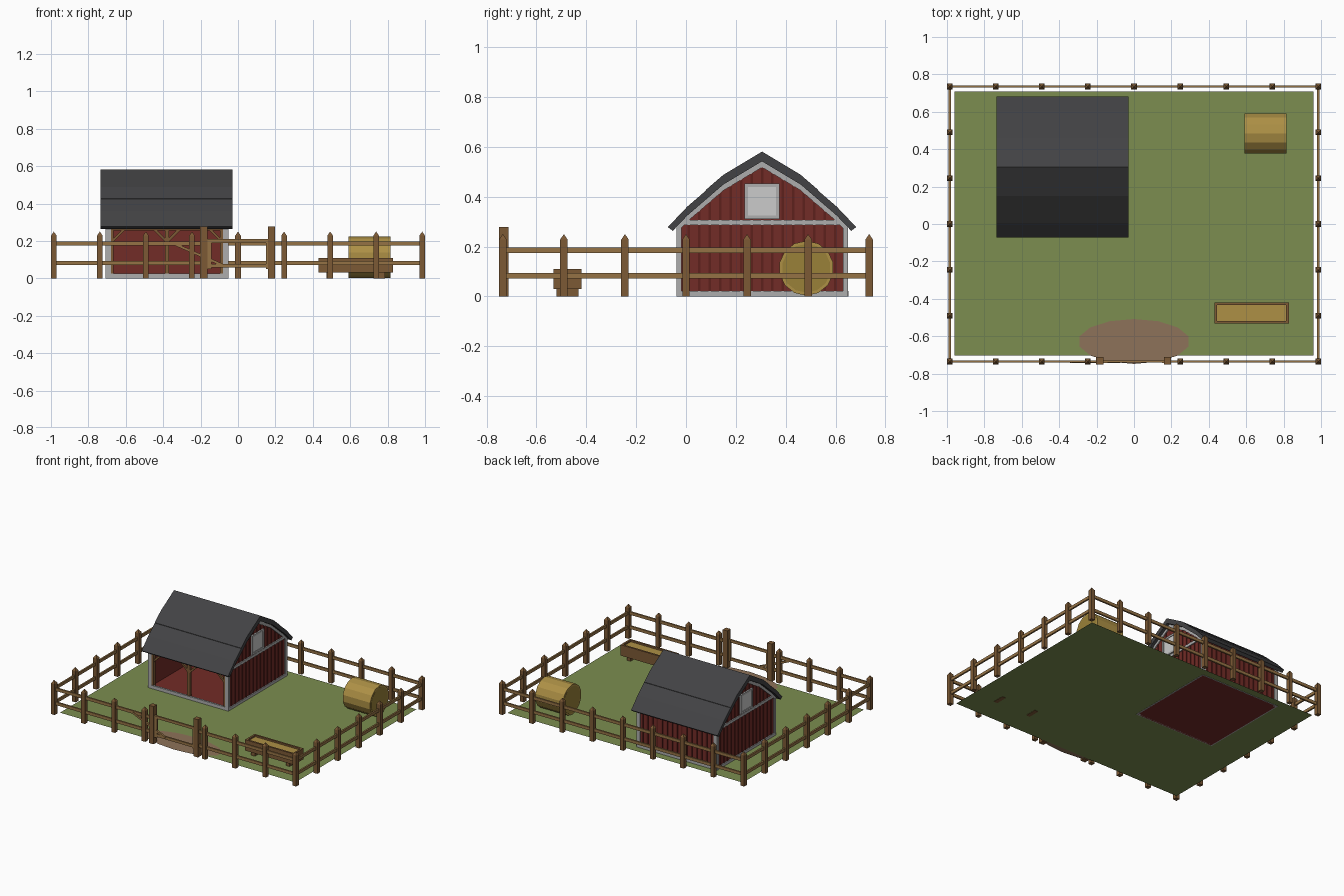
import bpy, bmesh, math
from mathutils import Vector

if "Cube" in bpy.data.objects:
    bpy.data.objects.remove(bpy.data.objects["Cube"])


def material(name, r, g, b):
    m = bpy.data.materials.new(name)
    m.diffuse_color = (r, g, b, 1)
    m.use_nodes = True
    m.node_tree.nodes["Principled BSDF"].inputs["Base Color"].default_value = m.diffuse_color
    return m


GRASS = material("grass", 0.20, 0.27, 0.08)
DIRT = material("dirt", 0.27, 0.17, 0.10)
WOOD = material("wood", 0.20, 0.10, 0.035)
RAIL = material("rail_wood", 0.30, 0.17, 0.06)
RED = material("red_boards", 0.17, 0.025, 0.02)
DARK = material("red_battens", 0.11, 0.015, 0.012)
TRIM = material("trim", 0.42, 0.42, 0.42)
ROOF = material("roofing", 0.055, 0.055, 0.058)
HAY = material("hay", 0.42, 0.28, 0.06)
HAYEND = material("hay_end", 0.32, 0.22, 0.04)
WHITE = material("white_pane", 1, 1, 1)


def finish(name, bm, mat):
    bmesh.ops.recalc_face_normals(bm, faces=bm.faces)
    me = bpy.data.meshes.new(name)
    bm.to_mesh(me)
    bm.free()
    me.materials.append(mat)
    ob = bpy.data.objects.new(name, me)
    bpy.context.collection.objects.link(ob)
    return ob


def add_box(bm, x0, x1, y0, y1, z0, z1):
    vs = bmesh.ops.create_cube(bm, size=1)["verts"]
    for v in vs:
        v.co = Vector((x0 if v.co.x < 0 else x1, y0 if v.co.y < 0 else y1, z0 if v.co.z < 0 else z1))


def boxes(name, mat, *dims):
    bm = bmesh.new()
    for d in dims:
        add_box(bm, *d)
    return finish(name, bm, mat)


def beam(name, mat, a, b, w):
    """Square bar between two points lying in an x-z plane."""
    a, b = Vector(a), Vector(b)
    d = (b - a) / 2
    bm = bmesh.new()
    add_box(bm, -d.length, d.length, -w / 2, w / 2, -w / 2, w / 2)
    ob = finish(name, bm, mat)
    ob.location = (a + b) / 2
    ob.rotation_euler.y = -math.atan2(d.z, d.x)
    return ob


def extrude(name, mat, pts, x0, x1):
    """Profile in y-z extruded along x."""
    bm = bmesh.new()
    f = bm.faces.new([bm.verts.new((x0, y, z)) for y, z in pts])
    g = bmesh.ops.extrude_face_region(bm, geom=[f])["geom"]
    bmesh.ops.translate(bm, verts=[v for v in g if isinstance(v, bmesh.types.BMVert)], vec=(x1 - x0, 0, 0))
    return finish(name, bm, mat)


# Ground and dirt patch at the gate
bm = bmesh.new()
bmesh.ops.create_grid(bm, x_segments=8, y_segments=6, size=1)
for v in bm.verts:
    v.co = Vector((v.co.x * 0.96, v.co.y * 0.705 + 0.003, 0.002))
finish("ground", bm, GRASS)
bm = bmesh.new()
bmesh.ops.create_circle(bm, cap_ends=True, segments=14, radius=1)
for v in bm.verts:
    v.co = Vector((v.co.x * 0.3, v.co.y * 0.12 - 0.628, 0.005))
finish("dirt_patch", bm, DIRT)

# Fence posts with pointed tops
FX, FY = 0.985, 0.735
xs = [FX * i / 4 for i in range(-4, 5)]
ys = [FY * i / 3 for i in range(-2, 3)]
spots = [(x, FY) for x in xs] + [(x, -FY) for x in xs if x != 0]
spots += [(s * FX, y) for s in (-1, 1) for y in ys]
bm = bmesh.new()
for x, y in spots:
    h = 0.015
    add_box(bm, x - h, x + h, y - h, y + h, 0, 0.228)
    top = [v for v in bm.verts if abs(v.co.z - 0.228) < 1e-5 and abs(v.co.x - x) < 0.02 and abs(v.co.y - y) < 0.02]
    face = next(f for f in bm.faces if all(v in top for v in f.verts))
    bmesh.ops.poke(bm, faces=[face])["verts"][0].co.z = 0.25
finish("fence_posts", bm, WOOD)

# Fence rails
t, hr = 0.006, 0.011
rails = []
for z in (0.082, 0.186):
    rails.append((-FX, FX, FY - t, FY + t, z - hr, z + hr))
    for s in (-1, 1):
        rails.append((s * FX - t, s * FX + t, -FY, FY, z - hr, z + hr))
        a, b = sorted((s * FX, s * 0.185))
        rails.append((a, b, -FY - t, -FY + t, z - hr, z + hr))
boxes("fence_rails", RAIL, *rails)

# Gate
boxes("gate_posts", WOOD, *[(x - 0.019, x + 0.019, -0.75, -0.712, 0, 0.278) for x in (-0.183, 0.18)])
boxes("gate_leaf", RAIL,
      *[(-0.165, 0.17, -0.741, -0.729, z - 0.01, z + 0.01) for z in (0.067, 0.2)],
      *[(x - 0.011, x + 0.011, -0.743, -0.727, 0.05, 0.21) for x in (-0.153, 0.16)])
beam("gate_brace", RAIL, (-0.34, -0.737, 0.184), (-0.075, -0.737, 0.067), 0.014)

# Barn shell: open front, two gables, back wall, floor
CY, XL, XR = 0.305, -0.7, -0.06
YF, YB = CY - 0.34, CY + 0.34
half = [(0, 0.578), (0.155, 0.485), (0.3, 0.36), (0.378, 0.278)]


def roof_z(d):
    """Roof top height at distance d from the ridge line."""
    d = abs(d)
    for (d0, z0), (d1, z1) in zip(half, half[1:]):
        if d <= d1:
            return z0 + (z1 - z0) * (d - d0) / (d1 - d0)
    return half[-1][1]


def arch(drop, end):
    ds = [-end, -0.3, -0.155, 0, 0.155, 0.3, end]
    return [(CY + d, roof_z(d) - drop) for d in ds]


under = half[-1][0] - 0.02
extrude("roof", ROOF, arch(0, 0.378) + arch(0.036, under)[::-1], -0.735, -0.03)
extrude("roof_upper_lap", ROOF,
        [(CY + d, roof_z(d) + 0.003) for d in (-0.225, -0.155, 0, 0.155, 0.225)]
        + [(CY + d, roof_z(d) - 0.004) for d in (0.225, 0.155, 0, -0.155, -0.225)], -0.735, -0.03)
boxes("barn_floor", RED, (XL, XR, YF, YB, 0, 0.02))
boxes("back_wall", RED, (XL, XR, YB - 0.02, YB, 0, 0.285))
boxes("back_battens", DARK, *[(x - 0.005, x + 0.005, YB, YB + 0.005, 0.02, 0.28)
                              for x in [XL + 0.64 * i / 16 for i in range(1, 16)]])

for side, x, s in (("left", XL, -1), ("right", XR, 1)):
    def span(a, b):
        return tuple(sorted((x + s * a, x + s * b)))

    gable = [(YF, 0)] + arch(0.034, 0.34) + [(YB, 0)]
    extrude(side + "_gable_wall", RED, gable, *span(-0.02, 0))
    battens = [CY + d * 0.042 for d in range(-7, 8)]
    boxes(side + "_gable_battens", DARK,
          *[(*span(0, 0.004), y - 0.005, y + 0.005, 0.02, roof_z(y - CY) - 0.045) for y in battens])
    extrude(side + "_rake_trim", TRIM, arch(0.034, 0.34) + arch(0.06, 0.33)[::-1], *span(0, 0.008))
    boxes(side + "_gable_trim", TRIM,
          (*span(0, 0.008), YF, YB, 0.286, 0.306), (*span(0, 0.008), YF, YB, 0, 0.022),
          (*span(-0.02, 0.008), YF - 0.004, YF + 0.016, 0, 0.285),
          (*span(-0.02, 0.008), YB - 0.016, YB + 0.006, 0, 0.285))
    boxes(side + "_window_pane", WHITE, (*span(0, 0.008), CY - 0.058, CY + 0.058, 0.325, 0.44))
    boxes(side + "_window_frame", TRIM,
          *[(*span(0, 0.012), CY - 0.07, CY + 0.07, z, z + 0.014) for z in (0.311, 0.439)],
          *[(*span(0, 0.012), CY + d, CY + d + 0.014, 0.311, 0.453) for d in (-0.07, 0.056)])

boxes("back_base_trim", TRIM, (XL, XR, YB, YB + 0.007, 0, 0.022))
boxes("front_base_trim", TRIM, (XL, XR, YF - 0.004, YF + 0.01, 0, 0.026))

# Open front framing with corner braces
posts = (-0.676, -0.38, -0.084)
boxes("front_frame", WOOD, (XL, XR, YF, YF + 0.022, 0.255, 0.285),
      *[(x - 0.011, x + 0.011, YF, YF + 0.022, 0.02, 0.26) for x in posts])
for x in posts:
    for s in (-1, 1):
        if XL < x + s * 0.06 < XR:
            beam("front_brace", WOOD, (x, YF + 0.011, 0.195), (x + s * 0.065, YF + 0.011, 0.26), 0.014)

# Round hay bale lying along x
extrude("hay_bale", HAY, [(0.483 + 0.11 * math.sin(math.tau * i / 14), 0.113 + 0.11 * math.cos(math.tau * i / 14))
                          for i in range(14)], 0.592, 0.815)
for n, x in (("left", 0.591), ("right", 0.814)):
    extrude(n + "_bale_end", HAYEND, [(0.483 + 0.098 * math.sin(math.tau * i / 14),
                                       0.113 + 0.098 * math.cos(math.tau * i / 14)) for i in range(14)], x, x + 0.002)

# Feed trough
boxes("trough_walls", WOOD,
      (0.43, 0.828, -0.532, -0.518, 0.03, 0.11), (0.43, 0.828, -0.434, -0.42, 0.03, 0.11),
      (0.43, 0.444, -0.518, -0.434, 0.03, 0.11), (0.814, 0.828, -0.518, -0.434, 0.03, 0.11))
boxes("trough_feed", HAY, (0.44, 0.82, -0.52, -0.43, 0.032, 0.098))
boxes("trough_legs", WOOD, *[(x - 0.015, x + 0.015, -0.52, -0.432, 0, 0.035) for x in (0.487, 0.77)])
